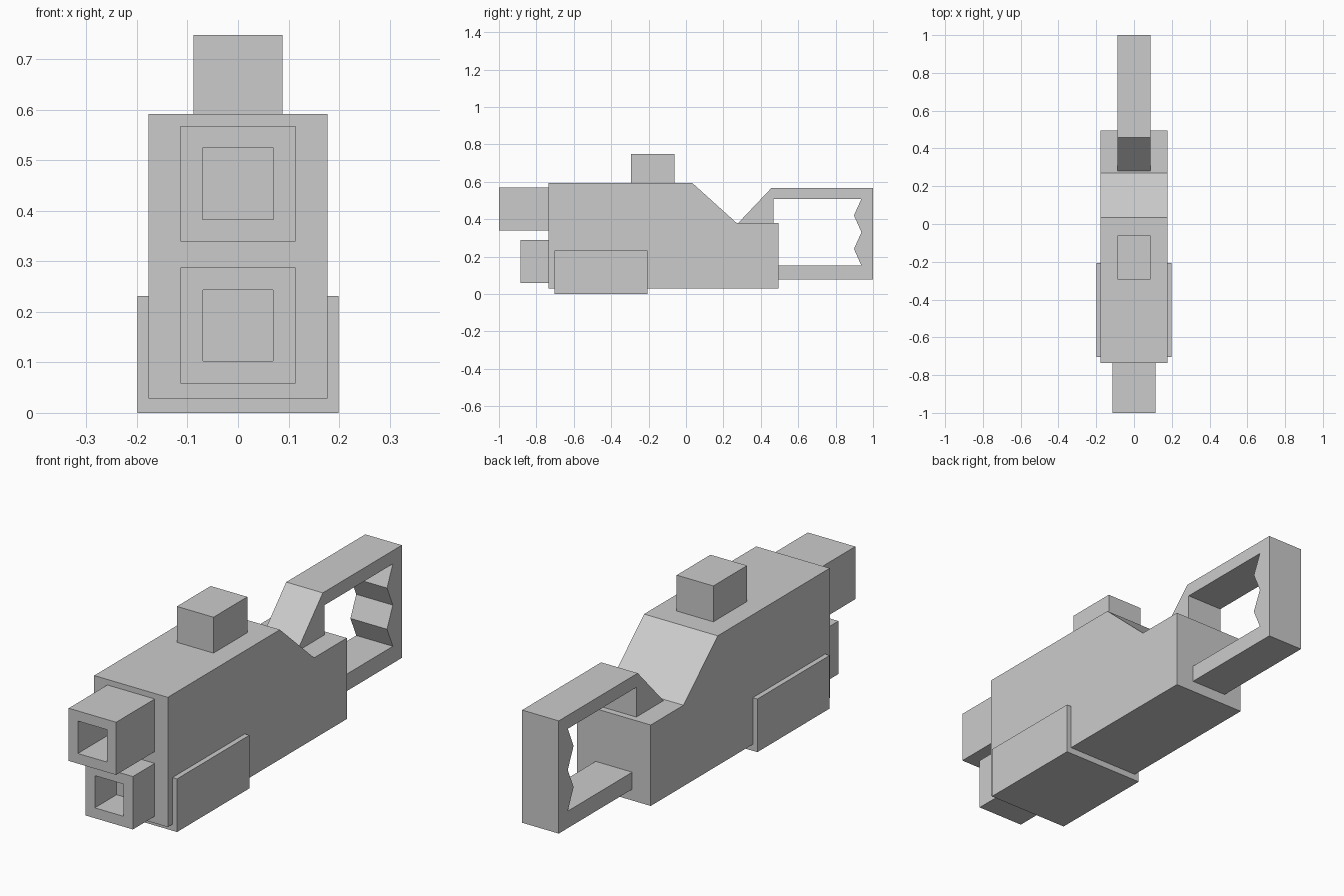
import bpy, bmesh
from mathutils import Vector

if "Cube" in bpy.data.objects:
    bpy.data.objects.remove(bpy.data.objects["Cube"])


def finish(name, bm):
    bmesh.ops.recalc_face_normals(bm, faces=bm.faces[:])
    mesh = bpy.data.meshes.new(name)
    bm.to_mesh(mesh)
    bm.free()
    obj = bpy.data.objects.new(name, mesh)
    bpy.context.collection.objects.link(obj)
    return obj


def side_profile(name, points, half_width):
    """Extrude a (y, z) outline symmetrically across x."""
    bm = bmesh.new()
    face = bm.faces.new([bm.verts.new((-half_width, y, z)) for y, z in points])
    ext = bmesh.ops.extrude_face_region(bm, geom=[face], use_keep_orig=True)
    moved = [g for g in ext["geom"] if isinstance(g, bmesh.types.BMVert)]
    bmesh.ops.translate(bm, verts=moved, vec=(2 * half_width, 0, 0))
    return finish(name, bm)


def box(name, half_width, y0, y1, z0, z1):
    return side_profile(name, [(y0, z0), (y1, z0), (y1, z1), (y0, z1)], half_width)


def barrel(name, half_width, y0, y1, z0, z1, wall):
    """Square tube, open at the muzzle and closed by the body behind it."""
    bm = bmesh.new()
    rings = []
    for inset, y in ((0, y1), (0, y0), (wall, y0), (wall, y1)):
        w = half_width - inset
        a, b = z0 + inset, z1 - inset
        rings.append([bm.verts.new(Vector((x, y, z)))
                      for x, z in ((-w, a), (w, a), (w, b), (-w, b))])
    for r, s in zip(rings, rings[1:]):
        for i in range(4):
            j = (i + 1) % 4
            bm.faces.new((r[i], r[j], s[j], s[i]))
    return finish(name, bm)


# Main body with the sloped step towards the rear
side_profile("body", [(-0.735, 0.028), (0.495, 0.028), (0.495, 0.38),
                      (0.27, 0.38), (0.035, 0.592), (-0.735, 0.592)], 0.177)

# Rear loop handle with finger notches on the inside
notches = [(0.938 if i % 2 == 0 else 0.898, 0.151 + i * 0.0895) for i in range(5)]
side_profile("rear_handle", [(0.28, 0.38), (0.457, 0.567), (1.0, 0.567),
                             (1.0, 0.077), (0.495, 0.077), (0.495, 0.151)]
             + notches + [(0.467, 0.509), (0.467, 0.38)], 0.088)

# Twin square barrels
barrel("upper_barrel", 0.114, -1.0, -0.735, 0.339, 0.568, 0.044)
barrel("lower_barrel", 0.114, -0.885, -0.735, 0.058, 0.288, 0.045)

# Lower cladding block and top sight
box("lower_block", 0.199, -0.703, -0.206, 0.0, 0.231)
box("top_sight", 0.088, -0.294, -0.062, 0.592, 0.748)
